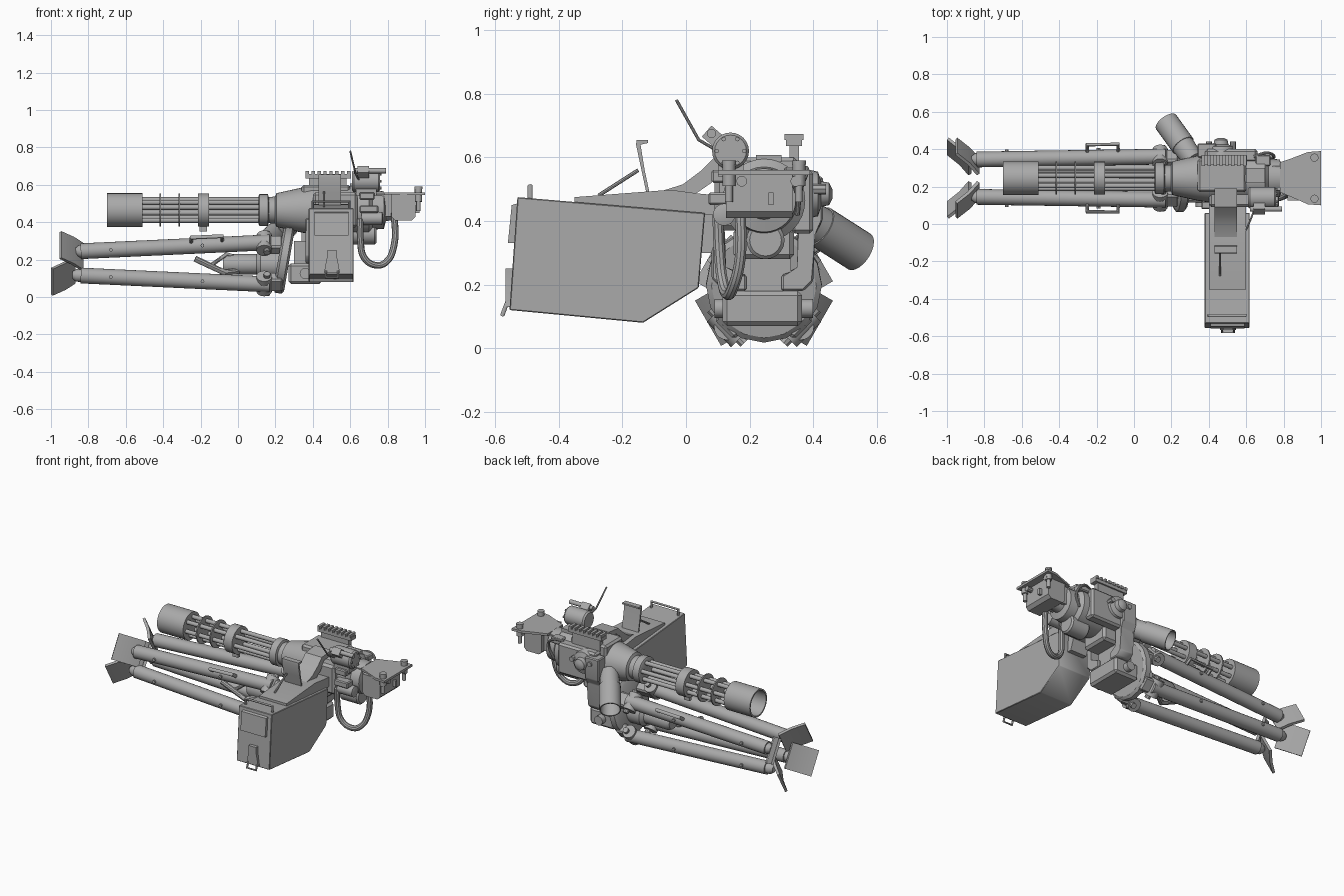
import bpy, bmesh, math
from mathutils import Vector, Matrix

GREY = bpy.data.materials.new("gunmetal_grey")
GREY.diffuse_color = (0.40, 0.40, 0.40, 1)
AY, AZ = 0.245, 0.465          # gun axis
TY, TZ = 0.245, 0.18           # leg bundle axis


def add(name, bm):
    bmesh.ops.recalc_face_normals(bm, faces=bm.faces)
    me = bpy.data.meshes.new(name)
    bm.to_mesh(me)
    bm.free()
    me.materials.append(GREY)
    ob = bpy.data.objects.new(name, me)
    bpy.context.collection.objects.link(ob)
    return ob


def lathe(name, p, q, prof, n=24):
    """Revolve (distance, radius) points around the line p-q."""
    p, q = Vector(p), Vector(q)
    rot = (q - p).to_track_quat('Z', 'Y')
    bm = bmesh.new()
    rings = []
    for d, r in prof:
        rings.append([bm.verts.new(p + rot @ Vector((r * math.cos(2 * math.pi * i / n),
                      r * math.sin(2 * math.pi * i / n), d))) for i in range(n)])
    for a, b in zip(rings, rings[1:]):
        for i in range(n):
            bm.faces.new((a[i], a[(i + 1) % n], b[(i + 1) % n], b[i]))
    bm.faces.new(rings[0])
    bm.faces.new(rings[-1])
    return add(name, bm)


def cyl(name, p, q, r, r2=None, n=24):
    d = (Vector(q) - Vector(p)).length
    return lathe(name, p, q, [(0, r), (d, r if r2 is None else r2)], n)


def box(name, x, y, z, bevel=0.0):
    return prism(name, [(y[0], z[0]), (y[1], z[0]), (y[1], z[1]), (y[0], z[1])], x[0], x[1], 'x', bevel)


def prism(name, pts, lo, hi, axis='x', bevel=0.0):
    """Extrude a profile along x (y,z points), y (x,z points) or z (x,y points)."""
    bm = bmesh.new()
    place = {'x': lambda a, b, t: (t, a, b), 'y': lambda a, b, t: (a, t, b), 'z': lambda a, b, t: (a, b, t)}[axis]
    A = [bm.verts.new(place(a, b, lo)) for a, b in pts]
    B = [bm.verts.new(place(a, b, hi)) for a, b in pts]
    bm.faces.new(A)
    bm.faces.new(B)
    for i in range(len(pts)):
        j = (i + 1) % len(pts)
        bm.faces.new((A[i], A[j], B[j], B[i]))
    if bevel:
        bmesh.ops.bevel(bm, geom=bm.edges[:], offset=bevel, segments=1, affect='EDGES')
    return add(name, bm)


def tube(name, pts, r, smooth=True):
    cu = bpy.data.curves.new(name, 'CURVE')
    cu.dimensions, cu.bevel_depth, cu.bevel_resolution = '3D', r, 3
    cu.use_fill_caps = True
    cu.resolution_u = 5
    sp = cu.splines.new('BEZIER' if smooth else 'POLY')
    P = sp.bezier_points if smooth else sp.points
    P.add(len(pts) - 1)
    for b, c in zip(P, pts):
        if smooth:
            b.co = c
            b.handle_left_type = b.handle_right_type = 'AUTO'
        else:
            b.co = (*c, 1)
    tmp = bpy.data.objects.new(name + "_path", cu)
    bpy.context.collection.objects.link(tmp)
    bpy.context.view_layer.update()
    bm = bmesh.new()
    bm.from_mesh(bpy.data.meshes.new_from_object(tmp.evaluated_get(bpy.context.evaluated_depsgraph_get())))
    bpy.data.objects.remove(tmp)
    return add(name, bm)


def ax(name, prof, n=32, y=AY, z=AZ):
    """Lathe along the x axis using absolute x positions."""
    return lathe(name, (0, y, z), (1, y, z), prof, n)


# barrel cluster
ax("muzzle_shroud", [(-0.52, 0.08), (-0.70, 0.08), (-0.70, 0.09), (-0.51, 0.09), (-0.51, 0.03)])
for i in range(6):
    a = math.radians(60 * i + 15)
    y, z = AY + 0.057 * math.cos(a), AZ + 0.057 * math.sin(a)
    cyl("barrel", (-0.54, y, z), (0.2, y, z), 0.0135, n=12)
for x in (-0.415, -0.315):
    ax("barrel_disc", [(x - 0.004, 0.088), (x + 0.004, 0.088)])
ax("barrel_clamp", [(-0.215, 0.088), (-0.155, 0.088)])
box("clamp_lug", (-0.205, -0.165), (0.235, 0.255), (0.35, 0.39))
ax("barrel_collar", [(0.11, 0.075), (0.115, 0.085), (0.16, 0.085), (0.165, 0.068), (0.2, 0.068)])

# receiver
ax("receiver", [(0.165, 0.07), (0.198, 0.072), (0.205, 0.09), (0.34, 0.12), (0.40, 0.13), (0.70, 0.13),
                (0.72, 0.105), (0.78, 0.10), (0.79, 0.06), (0.84, 0.05)])
box("receiver_top", (0.34, 0.60), (0.17, 0.35), (0.50, 0.60), 0.012)
box("receiver_side", (0.38, 0.66), (0.33, 0.40), (0.36, 0.56), 0.012)
box("feed_housing", (0.40, 0.64), (0.09, 0.22), (0.37, 0.56), 0.015)
lathe("side_motor", (0.465, 0.37, 0.485), (0.465, 0.46, 0.485), [(0, 0.08), (0.045, 0.07), (0.055, 0.04), (0.08, 0.035), (0.09, 0.015)])
for x in (0.40, 0.53):
    cyl("side_bolt", (x, 0.39, 0.50), (x, 0.44, 0.50), 0.016, n=8)
ax("lower_motor", [(0.60, 0.05), (0.61, 0.06), (0.73, 0.06), (0.74, 0.05)], 20, 0.25, 0.34)
ax("rear_actuator", [(0.66, 0.035), (0.77, 0.035), (0.775, 0.02)], 16, 0.12, 0.42)
for i, (y, z) in enumerate(((0.11, 0.54), (0.10, 0.47), (0.34, 0.55))):
    box("control_box", (0.65, 0.73 + 0.02 * (i % 2)), (y - 0.03, y + 0.03), (z - 0.02, z + 0.02), 0.006)
tube("rear_cable", [(0.64, 0.36, 0.56), (0.71, 0.38, 0.56), (0.75, 0.36, 0.50), (0.72, 0.35, 0.42)], 0.008)

# top rail
box("rail_post", (0.38, 0.58), (0.325, 0.355), (0.56, 0.65))
box("rail_base", (0.36, 0.605), (0.315, 0.365), (0.635, 0.658))
for i in range(8):
    x = 0.362 + i * 0.0315
    box("rail_tooth", (x, x + 0.018), (0.31, 0.37), (0.655, 0.674))
box("top_pad", (0.60, 0.70), (0.22, 0.30), (0.585, 0.608))

# sight drum with antenna
ax("drum", [(0.61, 0.05), (0.62, 0.058), (0.75, 0.058), (0.76, 0.05)], 24, 0.14, 0.62)
for i in range(6):
    a = i * math.pi / 3
    y, z = 0.14 + 0.043 * math.cos(a), 0.62 + 0.043 * math.sin(a)
    cyl("drum_bolt", (0.755, y, z), (0.768, y, z), 0.007, n=8)
box("drum_base", (0.63, 0.74), (0.10, 0.18), (0.54, 0.59))
prism("sight_bracket", [(0.05, 0.665), (0.08, 0.70), (0.12, 0.665), (0.09, 0.63)], 0.64, 0.70)
cyl("sight_knob", (0.62, 0.08, 0.675), (0.79, 0.08, 0.675), 0.014, n=12)
tube("antenna", [(0.60, -0.03, 0.78), (0.63, 0.04, 0.655), (0.65, 0.10, 0.62)], 0.005, False)

# rear grip mount
prism("rear_plate", [(0.78, 0.17), (0.84, 0.145), (0.93, 0.105), (1.0, 0.10), (1.0, 0.39), (0.93, 0.385), (0.84, 0.35), (0.78, 0.33)],
      0.545, 0.56, 'z')
prism("rear_block", [(0.82, 0.55), (0.95, 0.55), (0.95, 0.43), (0.93, 0.41), (0.84, 0.41), (0.82, 0.43)], 0.125, 0.335, 'y')
for y in (0.135, 0.355):
    lathe("grip_post", (0.965, y, 0.46), (0.965, y, 0.6), [(0, 0.012), (0.05, 0.012), (0.05, 0.02), (0.118, 0.02), (0.118, 0.022), (0.13, 0.022)], 12)
for y in (0.175, 0.345):
    cyl("rear_bolt", (0.945, y, 0.525), (0.985, y, 0.525), 0.017, n=10)
box("rear_lug", (0.94, 0.97), (0.26, 0.275), (0.45, 0.49))
box("gun_link", (0.74, 0.84), (0.18, 0.31), (0.43, 0.55))
tube("power_hose", [(0.835, 0.17, 0.45), (0.835, 0.17, 0.28), (0.79, 0.145, 0.185), (0.735, 0.13, 0.17),
                    (0.675, 0.115, 0.21), (0.655, 0.105, 0.30), (0.655, 0.10, 0.42)], 0.018)

# ammunition box
prism("ammo_box", [(-0.53, 0.475), (-0.555, 0.12), (-0.135, 0.08), (0.04, 0.19), (0.06, 0.425)], 0.378, 0.618, bevel=0.003)
prism("box_lid", [(-0.35, 0.45), (-0.35, 0.475), (-0.05, 0.498), (0.05, 0.485), (0.12, 0.48), (0.12, 0.42), (0.05, 0.42)], 0.40, 0.60)
prism("box_front_panel", [(-0.56, 0.33), (-0.548, 0.45), (-0.53, 0.455), (-0.53, 0.33)], 0.41, 0.59)
tube("lid_handle", [(0.40, -0.49, 0.46), (0.40, -0.49, 0.51), (0.595, -0.49, 0.51), (0.595, -0.49, 0.46)], 0.008, False)
prism("box_latch", [(0.475, 0.25), (0.53, 0.25), (0.53, 0.21), (0.545, 0.13), (0.46, 0.13), (0.475, 0.21)], -0.568, -0.54, 'y')
tube("latch_loop", [(0.47, -0.56, 0.15), (0.47, -0.577, 0.105), (0.535, -0.577, 0.105), (0.535, -0.56, 0.15)], 0.007, False)
prism("box_hanger", [(0.04, 0.30), (0.08, 0.30), (0.12, 0.42), (0.05, 0.42)], 0.44, 0.56)

# feed chute
prism("feed_chute", [(-0.09, 0.49), (-0.01, 0.515), (0.05, 0.56), (0.09, 0.60), (0.19, 0.61), (0.19, 0.58),
                     (0.11, 0.57), (0.08, 0.52), (0.03, 0.485)], 0.43, 0.55)
prism("chute_flap", [(-0.125, 0.49), (-0.14, 0.56), (-0.157, 0.64), (-0.155, 0.655), (-0.12, 0.655), (-0.12, 0.645),
                     (-0.143, 0.64), (-0.13, 0.56), (-0.115, 0.49)], 0.43, 0.55)
cyl("flap_link", (0.46, -0.15, 0.56), (0.46, -0.275, 0.48), 0.006, n=8)

# case ejection tube
e = Vector((-0.52, 0.72, -0.46)).normalized()
base = Vector((0.32, 0.34, 0.435))
cyl("eject_elbow", base, base + e * 0.12, 0.055, 0.062)
lathe("eject_tube", base + e * 0.11, base + e * 0.285, [(0, 0.05), (0, 0.066), (0.175, 0.066), (0.175, 0.059), (0.02, 0.05)])

# cradle under the gun
box("cradle_block", (0.27, 0.45), (0.115, 0.365), (0.07, 0.18), 0.014)
for y in (0.09, 0.365):
    cyl("cradle_pivot", (0.36, y, 0.125), (0.36, y + 0.035, 0.125), 0.03, n=12)
prism("cradle_arm", [(0.30, 0.18), (0.37, 0.18), (0.40, 0.21), (0.40, 0.36), (0.43, 0.40), (0.43, 0.54), (0.355, 0.54), (0.355, 0.25), (0.30, 0.23)],
      0.34, 0.44, bevel=0.006)
prism("cradle_arm", [(0.19, 0.18), (0.12, 0.18), (0.08, 0.22), (0.08, 0.42), (0.12, 0.42), (0.12, 0.25), (0.19, 0.23)], 0.36, 0.44, bevel=0.006)
box("cradle_column", (0.36, 0.52), (0.15, 0.34), (0.28, 0.38), 0.015)
box("cradle_neck", (0.30, 0.42), (0.17, 0.33), (0.17, 0.30))

# stand head: tilted disc and centre column
d = Vector((0.985, 0, -0.17))
c = Vector((0.245, TY, 0.2))
lathe("stand_disc", c - d * 0.03, c + d, [(0, 0.16), (0.012, 0.182), (0.048, 0.182), (0.06, 0.165)], 16)
ax("centre_column", [(-0.08, 0.045), (-0.06, 0.055), (0.10, 0.055), (0.12, 0.075), (0.24, 0.075)], 20, TY, 0.175)
tube("column_lever", [(-0.23, 0.16, 0.205), (-0.07, 0.17, 0.13), (0.0, 0.22, 0.14)], 0.017, False)
tube("lever_brace", [(-0.15, 0.17, 0.165), (-0.06, 0.22, 0.23), (0.02, 0.24, 0.2)], 0.011, False)


def turn(parts, sy, sz, deg):
    """Swing parts built below the leg axis to point outward in one quadrant."""
    t = math.radians(deg)
    a = math.atan2(sy * math.cos(t), -sz * math.sin(t))
    m = Matrix.Translation((0, TY, TZ)) @ Matrix.Rotation(a, 4, 'X') @ Matrix.Translation((0, -TY, -TZ))
    for p in parts:
        p.data.transform(m)


# four folded legs with splayed feet
for sy in (-1, 1):
    for sz in (-1, 1):
        def on(x):
            f = (x + 0.84) / 1.0
            return Vector((x, TY + sy * (0.10 + 0.015 * f), TZ + sz * (0.065 + 0.047 * f)))
        s = 0.045 if sz > 0 else 0.0
        cyl("stand_leg", on(-0.84), on(0.17), 0.042, n=20)
        lathe("leg_tip", on(-0.885 + s * 0.4), on(-0.82), [(0, 0.02), (0.02, 0.034), (0.06, 0.034)], 16)
        for x in (-0.68, -0.19):
            cyl("leg_stud", on(x), on(x) + Vector((0, sy * 0.052, 0)), 0.01, n=8)
        turn([prism("foot_plate", [(-0.87 + s, TZ - 0.075), (-0.885 + s, TZ - 0.065), (-0.935 + s, TZ - 0.13), (-1.0 + s, TZ - 0.19),
                                   (-0.99 + s, TZ - 0.203), (-0.92 + s, TZ - 0.14)], TY - 0.082, TY + 0.082, 'y')], sy, sz, 30)
        turn([cyl("leg_hinge", (0.14, TY - 0.055, TZ - 0.155), (0.14, TY + 0.055, TZ - 0.155), 0.042, n=16),
              cyl("hinge_pin", (0.155, TY - 0.075, TZ - 0.158), (0.155, TY + 0.075, TZ - 0.158), 0.018, n=10),
              box("hinge_lug", (0.13, 0.24), (TY - 0.045, TY + 0.045), (TZ - 0.175, TZ - 0.11), 0.01)], sy, sz, 44)
        if sz > 0:
            o = Vector((0, sy * 0.07, 0.045))
            tube("leg_handle", [on(-0.25), on(-0.25) + o, on(-0.085) + o, on(-0.085)], 0.011, False)

# smooth the round parts, keep hard edges
for ob in bpy.context.scene.objects:
    ob.select_set(True)
    bpy.context.view_layer.objects.active = ob
bpy.ops.object.shade_smooth_by_angle(angle=math.radians(35))
